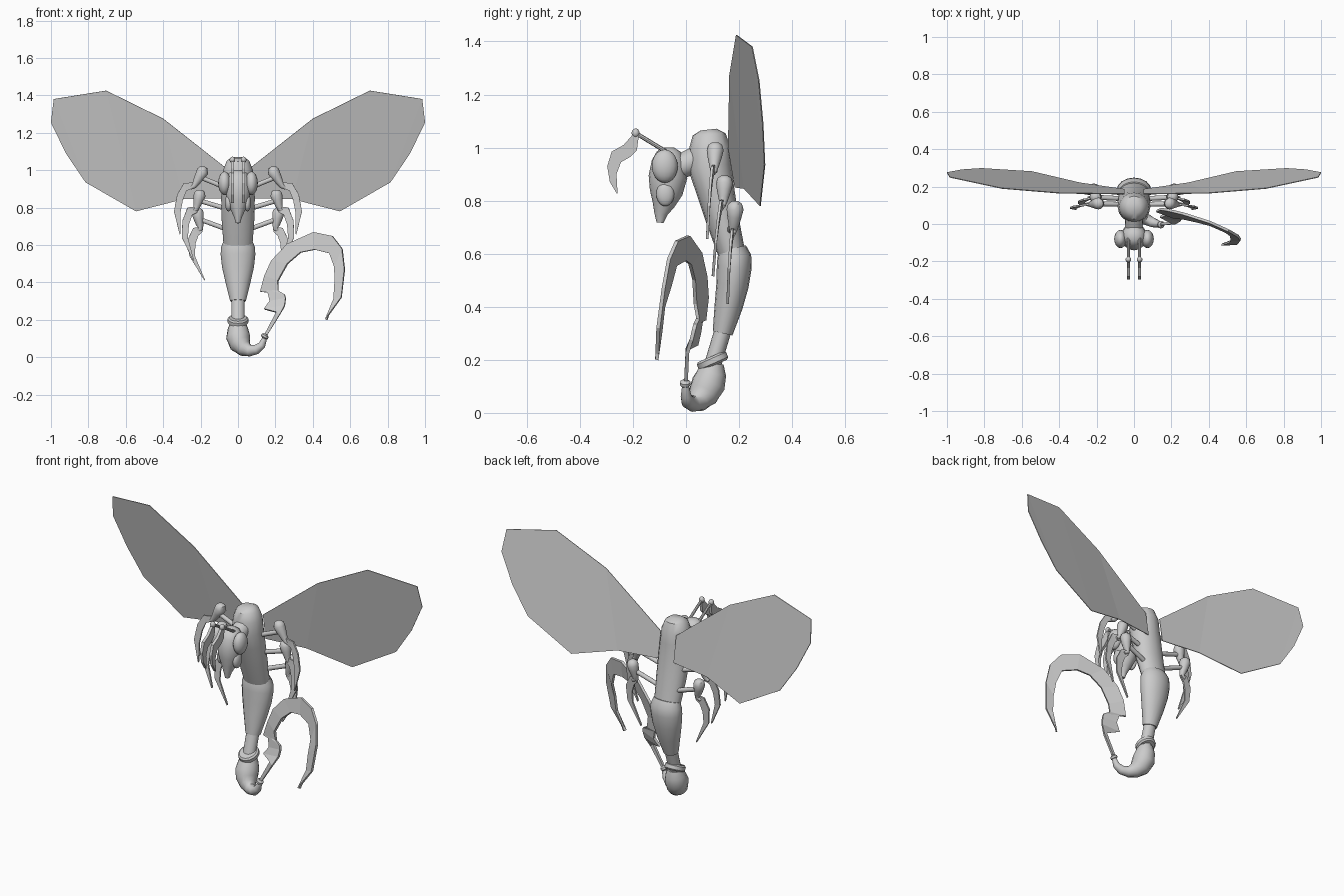
import bpy, bmesh, math
from mathutils import Vector as V


def finish(name, bm, smooth=True):
    bmesh.ops.recalc_face_normals(bm, faces=bm.faces)
    me = bpy.data.meshes.new(name)
    bm.to_mesh(me)
    bm.free()
    ob = bpy.data.objects.new(name, me)
    bpy.context.collection.objects.link(ob)
    if smooth:
        bpy.ops.object.select_all(action='DESELECT')
        ob.select_set(True)
        bpy.context.view_layer.objects.active = ob
        bpy.ops.object.shade_smooth_by_angle(angle=math.radians(40))
    return ob


def loft(name, rings, ref=(1, 0, 0), n=16):
    """Tube through (x, y, z, radius along ref, radius across)."""
    bm = bmesh.new()
    pts = [V(r[:3]) for r in rings]
    loops = []
    for i, r in enumerate(rings):
        t = (pts[min(i + 1, len(pts) - 1)] - pts[max(i - 1, 0)]).normalized()
        u = V(ref) - t * t.dot(V(ref))
        u.normalize()
        w = t.cross(u)
        ra, rb = r[3], r[-1]
        loops.append([bm.verts.new(pts[i] + u * ra * math.cos(a) + w * rb * math.sin(a))
                      for a in (2 * math.pi * k / n for k in range(n))])
    for a, b in zip(loops, loops[1:]):
        for k in range(n):
            bm.faces.new((a[k], a[(k + 1) % n], b[(k + 1) % n], b[k]))
    bm.faces.new(loops[0])
    bm.faces.new(loops[-1])
    return finish(name, bm)


def strip(name, left, right, thick):
    """Flat plate between two edges, given thickness."""
    bm = bmesh.new()
    a = [bm.verts.new(p) for p in left]
    b = [bm.verts.new(p) for p in right]
    for i in range(len(a) - 1):
        bm.faces.new((a[i], a[i + 1], b[i + 1], b[i]))
    ob = finish(name, bm, False)
    if thick:
        m = ob.modifiers.new("thickness", 'SOLIDIFY')
        m.thickness, m.offset = thick, 0
    return ob


def ball(name, c, r):
    bm = bmesh.new()
    bmesh.ops.create_uvsphere(bm, u_segments=16, v_segments=10, radius=1)
    bmesh.ops.scale(bm, vec=V(r), verts=bm.verts)
    bmesh.ops.translate(bm, vec=V(c), verts=bm.verts)
    return finish(name, bm)


# Body
loft("thorax", [(0, .085, 1.068, .035, .03), (0, .087, 1.05, .06, .062), (0, .09, 1.0, .08, .078),
                (0, .09, .93, .087, .083), (0, .108, .85, .09, .073),
                (0, .137, .73, .087, .062), (0, .17, .61, .078, .052)])
loft("abdomen", [(0, .175, .62, .078, .052), (0, .182, .59, .09, .064), (0, .182, .55, .093, .066),
                 (0, .175, .48, .085, .061), (0, .16, .40, .067, .053), (0, .138, .30, .042, .038)])
loft("tail_stalk", [(0, .142, .32, .036, .032), (0, .10, .18, .036, .032)])
loft("tail_collar", [(0, .093, .212, .046, .052), (0, .096, .205, .055, .06),
                     (0, .104, .187, .055, .06), (0, .107, .18, .046, .052)])
loft("tail_bulb", [(0, .10, .185, .042), (0, .097, .15, .055), (0, .085, .11, .064),
                   (.012, .065, .07, .058), (.035, .045, .045, .043), (.065, .025, .035, .031),
                   (.10, .008, .042, .026), (.128, 0, .065, .02), (.142, -.002, .10, .013)],
     ref=(0, 1, 0))
loft("stinger_ring", [(.137, -.003, .10, .012), (.141, -.003, .106, .02),
                      (.146, -.003, .116, .02), (.15, -.003, .122, .012)], ref=(0, 1, 0), n=12)

# Barbed sickle stinger
outer = [(.14, 0, .12), (.205, .005, .24), (.14, .04, .257), (.17, .05, .30), (.155, .06, .36),
         (.12, .07, .35), (.143, .08, .435), (.18, .075, .515), (.265, .055, .605), (.405, .01, .668),
         (.505, -.035, .648), (.557, -.065, .58), (.57, -.085, .47), (.553, -.105, .32), (.468, -.11, .203)]
inner = [(.158, 0, .12), (.222, .005, .225), (.25, .02, .275), (.255, .03, .315), (.25, .035, .335),
         (.215, .045, .355), (.215, .035, .41), (.265, .03, .50), (.335, .015, .56), (.41, -.005, .575),
         (.49, -.04, .555), (.517, -.06, .48), (.517, -.085, .40), (.512, -.095, .31), (.476, -.11, .20)]
strip("sickle_stinger", outer, inner, .014)

# Head
loft("head", [(0, -.065, 1.0, .02, .02), (0, -.065, .985, .048, .045), (0, -.066, .95, .065, .063),
              (0, -.068, .89, .07, .073), (0, -.075, .83, .058, .062), (0, -.085, .785, .038, .042),
              (0, -.095, .75, .022, .025), (0, -.098, .717, .012, .013)])
loft("neck", [(0, -.04, .92, .045), (0, .05, .96, .05)])

# Leg layout: hip, knob, shin base, then outer and inner blade edges (x, z)
legs = [((.05, .105, .90), (.19, .11, .99), (.235, .105, .915), .08,
         [(.235, .935), (.29, .93), (.325, .87), (.342, .78), (.312, .655)],
         [(.235, .905), (.275, .89), (.295, .84), (.308, .77), (.308, .66)]),
        ((.05, .135, .79), (.205, .145, .865), (.225, .14, .79), .102,
         [(.22, .805), (.27, .80), (.297, .73), (.30, .64), (.24, .515)],
         [(.215, .775), (.245, .76), (.262, .71), (.268, .64), (.236, .52)]),
        ((.05, .165, .68), (.215, .185, .768), (.20, .178, .685), .157,
         [(.195, .70), (.24, .69), (.268, .63), (.262, .545), (.18, .41)],
         [(.19, .67), (.212, .65), (.228, .605), (.23, .54), (.177, .415)])]

wing_top = [(.05, .16, 1.0), (.40, .165, 1.275), (.705, .19, 1.425), (.985, .25, 1.38), (1.0, .275, 1.255)]
wing_low = [(.05, .185, .85), (.29, .22, .845), (.545, .28, .78), (.815, .297, .935), (.92, .29, 1.09)]
ant_out = [(-.20, 1.05), (-.235, 1.01), (-.28, .985), (-.297, .93), (-.287, .87), (-.26, .825)]
ant_in = [(-.178, 1.045), (-.185, .99), (-.21, .965), (-.245, .945), (-.262, .90), (-.258, .83)]

for s, side in ((1, "right"), (-1, "left")):
    def mx(pts, s=s):
        return [(p[0] * s,) + tuple(p[1:]) for p in pts]

    # Wings
    strip(side + "_wing", mx(wing_top), mx(wing_low), .004)
    # Eyes
    ball(side + "_upper_eye", (.072 * s, -.08, .93), (.034, .049, .063))
    ball(side + "_lower_eye", (.05 * s, -.078, .825), (.02, .034, .046))
    # Antennae
    loft(side + "_antenna_stalk", mx([(.03, -.075, .985, .008), (.03, -.19, 1.055, .008)]), n=8)
    ball(side + "_antenna_knob", (.03 * s, -.19, 1.055), (.015, .015, .017))
    strip(side + "_antenna_blade", [(.03 * s, y, z) for y, z in ant_out],
          [(.03 * s, y, z) for y, z in ant_in], .016)
    # Legs
    for i, (hip, knob, base, tip_y, edge_a, edge_b) in enumerate(legs, 1):
        h, k, b = V(hip), V(knob), V(base)
        m = k.lerp(b, .35)
        loft(f"{side}_thigh_{i}", mx([(*h, .013), (*m, .013)]), ref=(0, 1, 0), n=10)
        loft(f"{side}_knee_{i}", mx([(k.x, k.y, k.z + .03, .012), (k.x, k.y, k.z + .02, .026),
                                     (*k, .032), (*m, .027), (*k.lerp(b, .7), .02), (*b, .014),
                                     (b.x + .02, b.y, b.z - .012, .008)]), ref=(0, 1, 0), n=12)
        ys = [b.y + (tip_y - b.y) * j / 4 for j in range(5)]
        strip(f"{side}_claw_{i}", mx([(x, y, z) for (x, z), y in zip(edge_a, ys)]),
              mx([(x, y, z) for (x, z), y in zip(edge_b, ys)]), .01)
